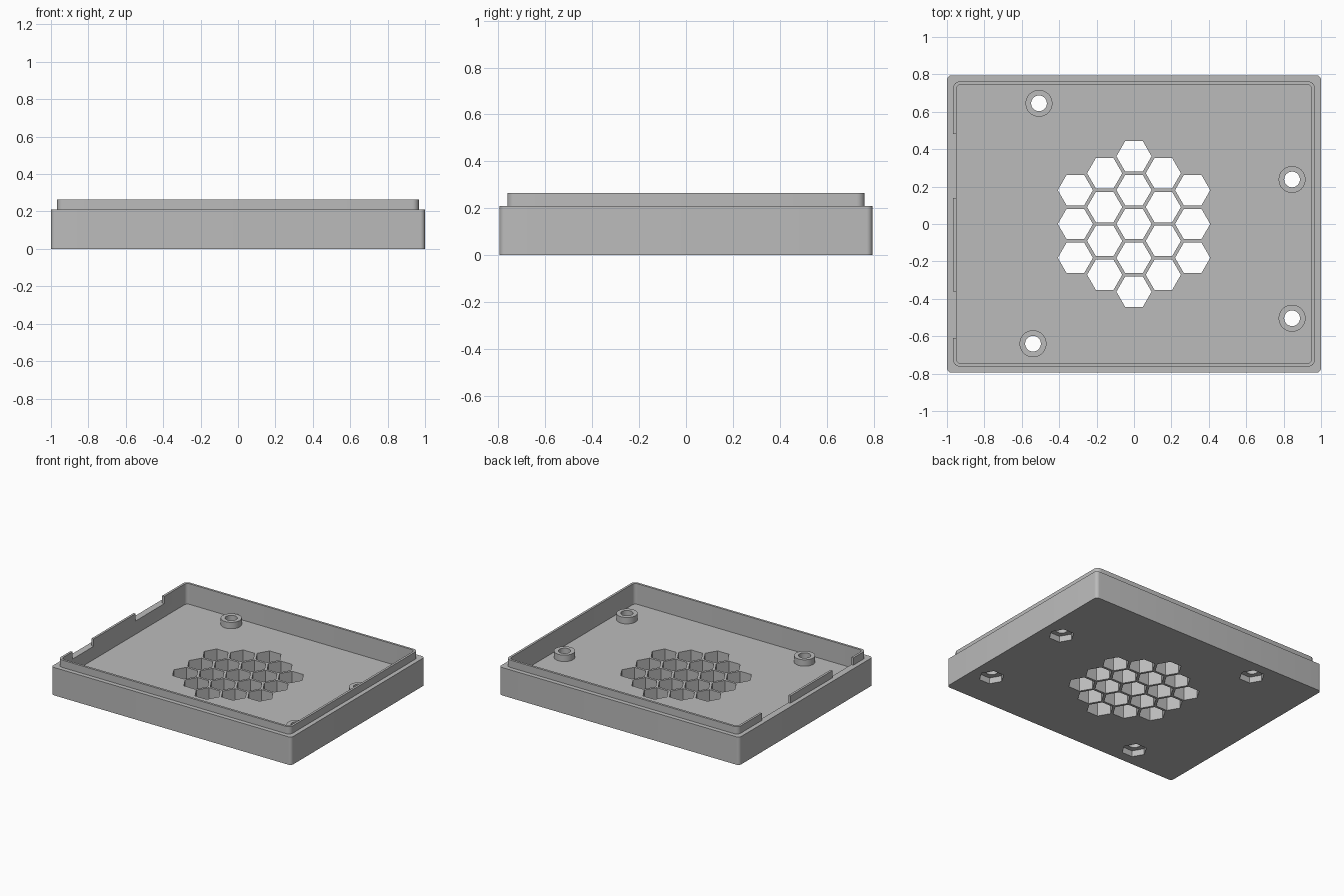
import bpy
import bmesh
from math import cos, sin, pi, radians, sqrt

if "Cube" in bpy.data.objects:
    bpy.data.objects.remove(bpy.data.objects["Cube"], do_unlink=True)

GREY = 0.5
RIM, LIP, FLOOR, BOSS_TOP = 0.21, 0.265, 0.11, 0.158
POCKET = 0.045

mat = bpy.data.materials.new("plastic grey")
mat.use_nodes = True
mat.diffuse_color = (GREY, GREY, GREY, 1)
mat.node_tree.nodes["Principled BSDF"].inputs["Base Color"].default_value = (GREY, GREY, GREY, 1)


def rounded_rect(hx, hy, r, steps=6):
    """Counter-clockwise outline of a rectangle with rounded corners."""
    pts = []
    for q, (sx, sy) in enumerate([(1, 1), (-1, 1), (-1, -1), (1, -1)]):
        for i in range(steps + 1):
            a = (q + i / steps) * pi / 2
            pts.append((sx * (hx - r) + r * cos(a), sy * (hy - r) + r * sin(a)))
    return pts


def ngon(x, y, r, n):
    return [(x + r * cos(2 * pi * i / n), y + r * sin(2 * pi * i / n)) for i in range(n)]


def loft(bm, rings, caps=True):
    """Join (outline, z) rings in order; cap both ends or close into a loop."""
    loops = [[bm.verts.new((x, y, z)) for x, y in pts] for pts, z in rings]
    pairs = list(zip(loops, loops[1:]))
    if not caps:
        pairs.append((loops[-1], loops[0]))
    for a, b in pairs:
        n = len(a)
        for i in range(n):
            j = (i + 1) % n
            bm.faces.new((a[i], a[j], b[j], b[i]))
    if caps:
        bm.faces.new(list(reversed(loops[0])))
        bm.faces.new(loops[-1])


def make(name, bm):
    bmesh.ops.recalc_face_normals(bm, faces=bm.faces)
    mesh = bpy.data.meshes.new(name)
    bm.to_mesh(mesh)
    bm.free()
    obj = bpy.data.objects.new(name, mesh)
    bpy.context.collection.objects.link(obj)
    mesh.materials.append(mat)
    return obj


def activate(obj):
    bpy.ops.object.select_all(action="DESELECT")
    obj.select_set(True)
    bpy.context.view_layer.objects.active = obj


def cut(target, cutter):
    cutter.hide_render = True
    mod = target.modifiers.new("cut", "BOOLEAN")
    mod.operation = "DIFFERENCE"
    mod.solver = "EXACT"
    mod.object = cutter
    activate(target)
    bpy.ops.object.modifier_apply(modifier=mod.name)
    bpy.data.objects.remove(cutter, do_unlink=True)


# Tray: outer wall, stepped rim, raised lip and inner floor
outer = rounded_rect(1.0, 0.795, 0.025)
lip = rounded_rect(0.967, 0.762, 0.035)
inner = rounded_rect(0.95, 0.745, 0.025)
bm = bmesh.new()
loft(bm, [(outer, 0), (outer, RIM), (lip, RIM), (lip, LIP), (inner, LIP), (inner, FLOOR)])
tray = make("tray", bm)

# Honeycomb vent: nineteen hexagons in five columns
pitch = 0.181
bm = bmesh.new()
for col in range(-2, 3):
    count = 5 - abs(col)
    for row in range(count):
        x = col * pitch * sqrt(3) / 2
        y = (row - (count - 1) / 2) * pitch
        hexagon = ngon(x, y, 0.094, 6)
        loft(bm, [(hexagon, -0.1), (hexagon, FLOOR + 0.05)])
cut(tray, make("vent_cutter", bm))

# Screw holes with hexagonal nut pockets underneath
screws = [(-0.508, 0.645), (0.845, 0.238), (0.845, -0.504), (-0.54, -0.64)]
bm = bmesh.new()
for x, y in screws:
    pocket = ngon(x, y, 0.088, 6)
    loft(bm, [(pocket, -0.1), (pocket, POCKET)])
cut(tray, make("pocket_cutter", bm))
bm = bmesh.new()
for x, y in screws:
    shaft = ngon(x, y, 0.042, 32)
    loft(bm, [(shaft, -0.1), (shaft, FLOOR + 0.1)])
cut(tray, make("shaft_cutter", bm))

# Two gaps in the lip on one short side
bm = bmesh.new()
for y0, y1 in [(0.14, 0.48), (-0.61, -0.36)]:
    gap = [(-0.985, y0), (-0.92, y0), (-0.92, y1), (-0.985, y1)]
    loft(bm, [(gap, RIM), (gap, LIP + 0.1)])
cut(tray, make("lip_gap_cutter", bm))

# Screw bosses standing on the floor
parts = [tray]
for i, (x, y) in enumerate(screws):
    bm = bmesh.new()
    wall, bore = ngon(x, y, 0.072, 32), ngon(x, y, 0.042, 32)
    loft(bm, [(wall, FLOOR), (wall, BOSS_TOP), (bore, BOSS_TOP), (bore, FLOOR)], caps=False)
    parts.append(make(f"screw_boss_{i + 1}", bm))

for obj in parts:
    activate(obj)
    bpy.ops.object.shade_smooth_by_angle(angle=radians(30))
